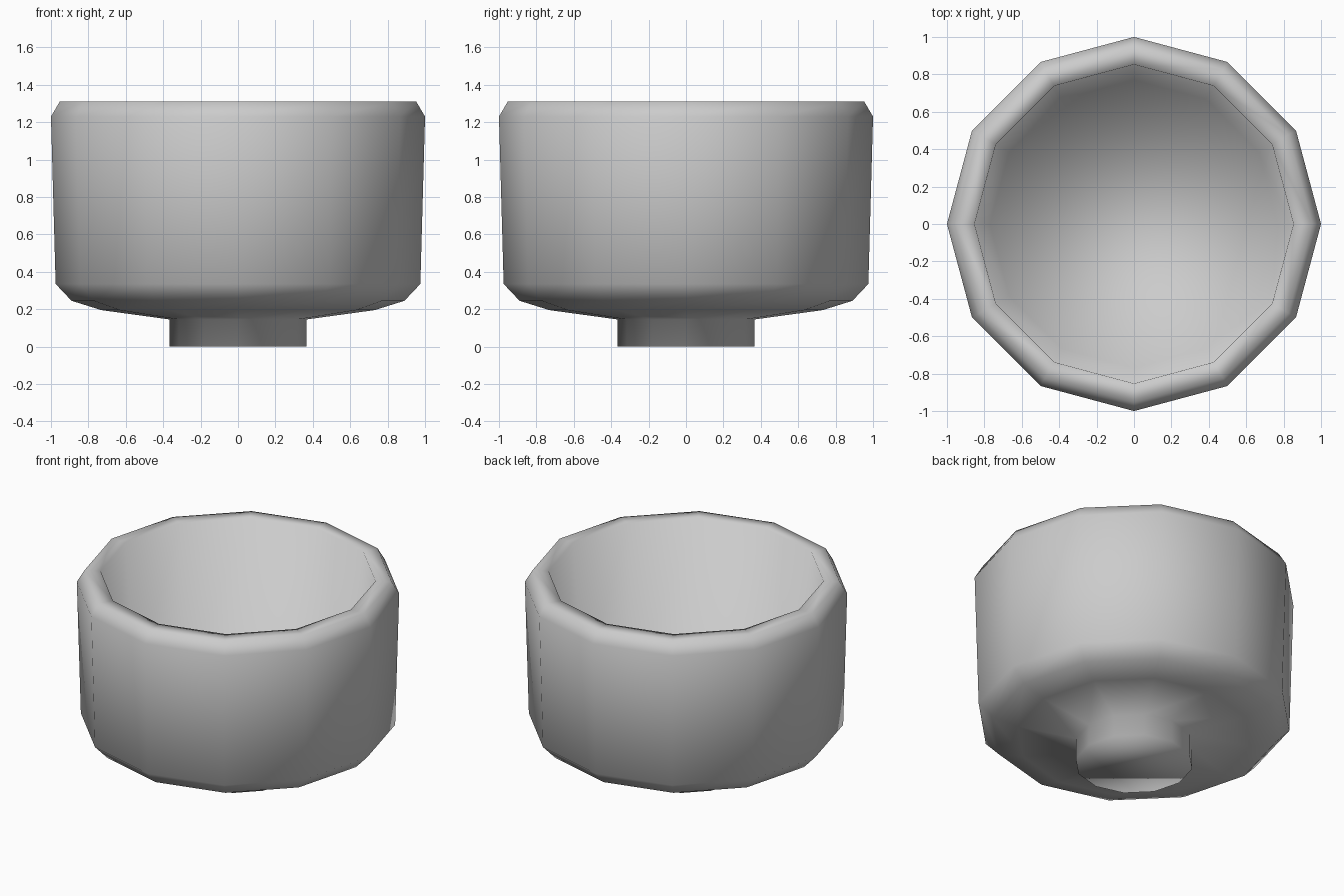
import bpy, bmesh
from math import cos, sin, tau

if "Cube" in bpy.data.objects:
    bpy.data.objects.remove(bpy.data.objects["Cube"])

SIDES = 12


def lathe(name, profile):
    """Revolve (radius, z) points into a closed 12-sided smooth solid."""
    bm = bmesh.new()
    rings = [[bm.verts.new((r * cos(tau * i / SIDES), r * sin(tau * i / SIDES), z))
              for i in range(SIDES)] for r, z in profile]
    for a, b in zip(rings, rings[1:]):
        for i in range(SIDES):
            j = (i + 1) % SIDES
            bm.faces.new((a[i], a[j], b[j], b[i]))
    bm.faces.new(rings[0][::-1])
    bm.faces.new(rings[-1])
    for f in bm.faces:
        f.smooth = True
    bmesh.ops.recalc_face_normals(bm, faces=bm.faces)
    mesh = bpy.data.meshes.new(name)
    bm.to_mesh(mesh)
    bm.free()
    obj = bpy.data.objects.new(name, mesh)
    bpy.context.collection.objects.link(obj)
    return obj


# Cup: foot, flared underside, outer wall, bevelled rim, inner wall and floor
lathe("cup", [
    (0.365, 0.0), (0.365, 0.145),
    (0.73, 0.195), (0.89, 0.245), (0.975, 0.335),
    (1.0, 1.23), (0.953, 1.31),
    (0.853, 1.31), (0.77, 0.33),
])
